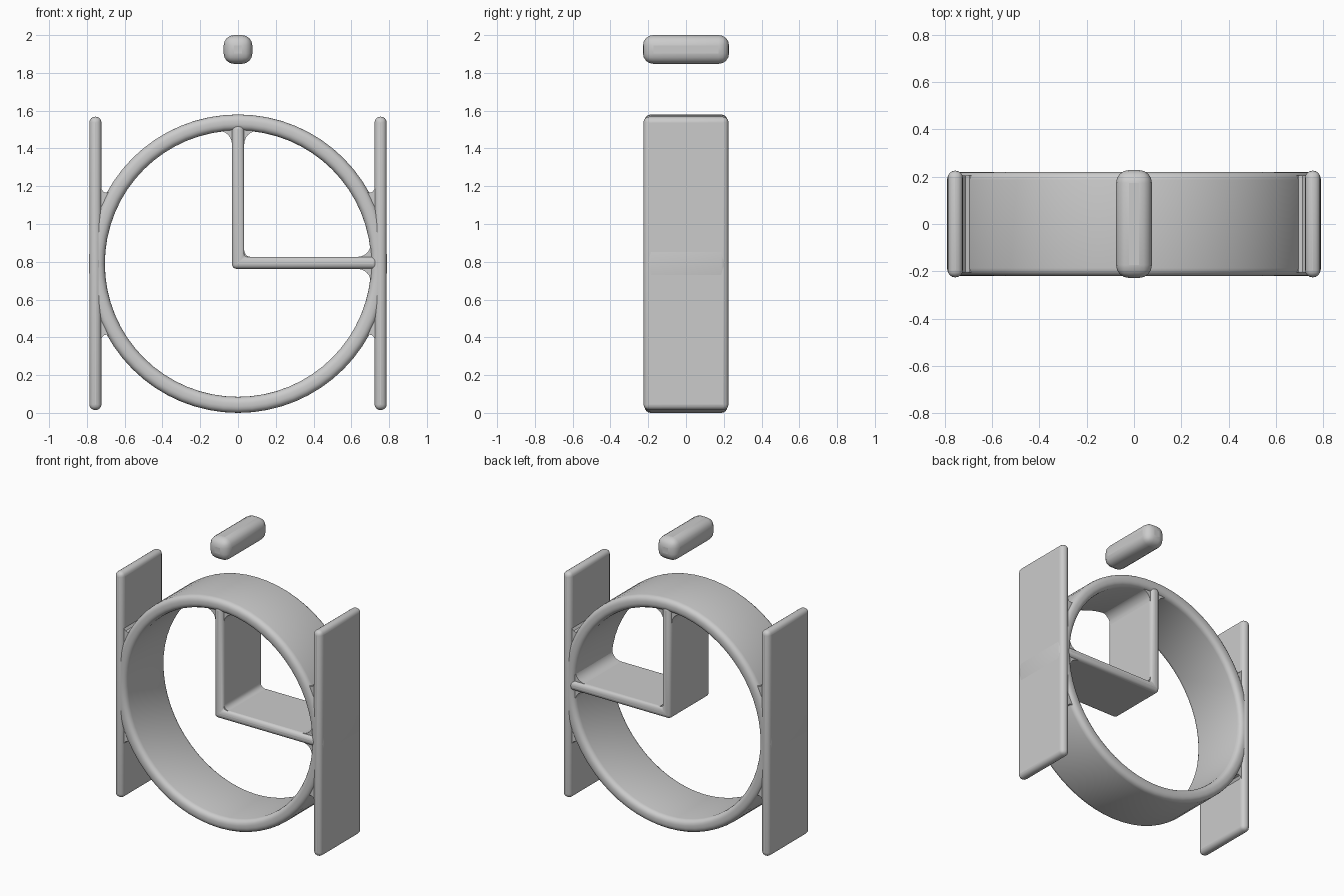
import bpy, bmesh
from math import sin, cos, pi, tau, radians

cube = bpy.data.objects.get("Cube")
if cube:
    bpy.data.objects.remove(cube)

grey = bpy.data.materials.new("light_grey")
grey.use_nodes = True
COLOUR = (0.6, 0.6, 0.6, 1)
grey.diffuse_color = COLOUR
grey.node_tree.nodes["Principled BSDF"].inputs["Base Color"].default_value = COLOUR

CZ = 0.79                # height of the ring centre
R_OUT, R_IN = 0.79, 0.705


def finish(name, bm, bevel=0.0, segments=4):
    """Turn a bmesh into a smooth shaded object with rounded edges."""
    bmesh.ops.recalc_face_normals(bm, faces=bm.faces)
    mesh = bpy.data.meshes.new(name)
    bm.to_mesh(mesh)
    bm.free()
    mesh.materials.append(grey)
    obj = bpy.data.objects.new(name, mesh)
    bpy.context.collection.objects.link(obj)
    if bevel:
        mod = obj.modifiers.new("rounding", "BEVEL")
        mod.width, mod.segments = bevel, segments
        mod.limit_method, mod.angle_limit = "ANGLE", radians(40)
    bpy.ops.object.select_all(action="DESELECT")
    obj.select_set(True)
    bpy.context.view_layer.objects.active = obj
    bpy.ops.object.shade_smooth_by_angle(angle=radians(35))
    return obj


def prism(name, outline, half_depth, bevel=0.0, segments=4):
    """Extrude an outline in the xz plane along y."""
    bm = bmesh.new()
    face = bm.faces.new([bm.verts.new((x, -half_depth, z)) for x, z in outline])
    out = bmesh.ops.extrude_face_region(bm, geom=[face])
    verts = [v for v in out["geom"] if isinstance(v, bmesh.types.BMVert)]
    bmesh.ops.translate(bm, vec=(0, 2 * half_depth, 0), verts=verts)
    return finish(name, bm, bevel, segments)


def box(name, x0, x1, z0, z1, half_depth, bevel, segments=4):
    return prism(name, [(x0, z0), (x1, z0), (x1, z1), (x0, z1)],
                 half_depth, bevel, segments)


def fillet(name, x, z, sx, sz, r, sink=0.02):
    """Concave web in the corner (x, z), opening towards (sx, sz)."""
    arc = [(x + sx * r * (1 - sin(a)), z + sz * r * (1 - cos(a)))
           for a in (i * pi / 12 for i in range(7))]
    back = [(x - sx * sink, z + sz * r), (x - sx * sink, z - sz * sink),
            (x + sx * r, z - sz * sink)]
    # the arc runs from the horizontal arm to the vertical arm
    prism(name, arc + back, 0.2)


# Ring: rounded rectangular section turned about the y axis
section = []
corner = 0.034
for cx, cy, start in ((R_OUT - corner, 0.22 - corner, 0),
                      (R_IN + corner, 0.22 - corner, 1),
                      (R_IN + corner, corner - 0.22, 2),
                      (R_OUT - corner, corner - 0.22, 3)):
    for i in range(5):
        a = (start + i / 4) * pi / 2
        section.append((cx + corner * cos(a), cy + corner * sin(a)))
bm = bmesh.new()
STEPS = 64
loops = [[bm.verts.new((r * cos(t), y, CZ + r * sin(t))) for r, y in section]
         for t in (tau * k / STEPS for k in range(STEPS))]
n = len(section)
for k in range(STEPS):
    a, b = loops[k], loops[(k + 1) % STEPS]
    for i in range(n):
        j = (i + 1) % n
        bm.faces.new((a[i], a[j], b[j], b[i]))
finish("ring", bm)

# Side plates and the webs that join them to the ring
web = [(0.74, 0.42), (0.726, 0.4), (0.712, 0.38), (0.695, 0.375),
       (0.675, 0.385), (0.66, 0.36), (0.71, 0.2), (0.74, 0.2)]
for side, s in (("left", 1), ("right", -1)):
    box(side + "_plate", s * 0.723, s * 0.787, 0.015, 1.568, 0.225, 0.03)
    for level, v in (("upper", 1), ("lower", -1)):
        prism(f"{side}_{level}_web", [(s * x, CZ + v * z) for x, z in web], 0.205)

# Two hands forming a right angle inside the ring
hands = [(-0.032, 0.762), (0.74, 0.762), (0.74, 0.826), (0.033, 0.826),
         (0.033, 1.53), (-0.032, 1.53)]
prism("hands", hands, 0.22, 0.026)
fillet("hand_corner_fillet", 0.033, 0.826, 1, 1, 0.035)
fillet("top_left_fillet", 0.033, 1.493, 1, -1, 0.07)
fillet("top_right_fillet", -0.032, 1.493, -1, -1, 0.07)
fillet("side_upper_fillet", 0.703, 0.826, -1, 1, 0.07)
fillet("side_lower_fillet", 0.703, 0.762, -1, -1, 0.07)

# Floating bar above the ring
box("top_bar", -0.076, 0.076, 1.848, 2.0, 0.228, 0.055)
